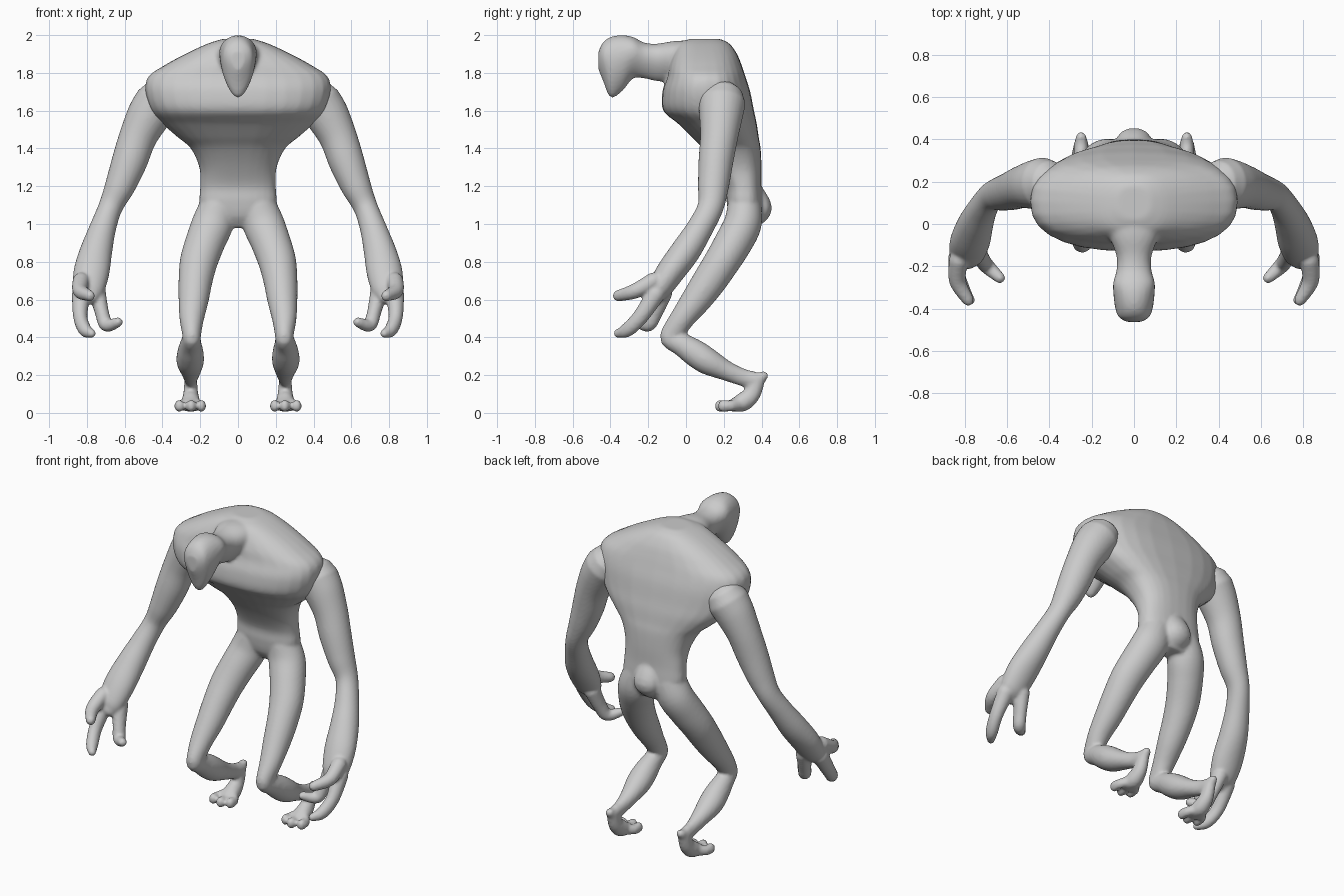
import bpy, bmesh, math
from mathutils import Vector

cube = bpy.data.objects.get("Cube")
if cube:
    bpy.data.objects.remove(cube)

skin = bpy.data.materials.new("pale_grey")
skin.use_nodes = True
colour = (0.6, 0.6, 0.6, 1)
skin.diffuse_color = colour
skin.node_tree.nodes["Principled BSDF"].inputs["Base Color"].default_value = colour
SIDES = 28


def spline(rows, steps=5):
    """Smooth path through rows of x, y, z, width radius, depth radius."""
    pts = [Vector(r) for r in rows]
    out = []
    for i in range(len(pts) - 1):
        a, b, c, d = pts[max(i - 1, 0)], pts[i], pts[i + 1], pts[min(i + 2, len(pts) - 1)]
        for s in range(steps):
            t = s / steps
            out.append(b + (c - a) * (t / 2) + (a * 2 - b * 5 + c * 4 - d) * (t * t / 2)
                       + (b * 3 - a - c * 3 + d) * (t ** 3 / 2))
    return out + [pts[-1]]


def loft(bm, rows, axis=None, power=2, taper=0):
    """Skin rings along a path; free paths get round ends."""
    path = spline(rows)
    centres = [Vector(p[:3]) for p in path]
    rings = []
    last = len(path) - 1
    for i, p in enumerate(path):
        tangent = axis or (centres[min(i + 1, last)] - centres[max(i - 1, 0)]).normalized()
        if axis:
            ends = [(0, 1)]
        elif i == 0:
            ends = [(-math.cos(a), math.sin(a)) for a in (0.2, 0.6, 1.0, math.pi / 2)]
        elif i == last:
            ends = [(math.cos(a), math.sin(a)) for a in (math.pi / 2, 1.0, 0.6, 0.2)]
        else:
            ends = [(0, 1)]
        side = Vector((1, 0, 0))
        side = (side - tangent * side.dot(tangent)).normalized()
        up = tangent.cross(side)
        for push, size in ends:
            ring = []
            for k in range(SIDES):
                a = 2 * math.pi * k / SIDES
                u = math.copysign(abs(math.cos(a)) ** (2 / power), math.cos(a))
                v = math.copysign(abs(math.sin(a)) ** (2 / power), math.sin(a))
                co = (centres[i] + tangent * push * min(p[3], p[4])
                      + side * u * p[3] * size * (1 - taper * v) + up * v * p[4] * size)
                ring.append(bm.verts.new(co))
            rings.append(ring)
    for r, s in zip(rings, rings[1:]):
        for k in range(SIDES):
            n = (k + 1) % SIDES
            bm.faces.new((r[k], r[n], s[n], s[k]))
    bm.faces.new(rings[0][::-1])
    bm.faces.new(rings[-1])


def finish(bm, name, voxel, mirrored=False):
    """Fuse the overlapping parts into one smooth skin."""
    bmesh.ops.recalc_face_normals(bm, faces=bm.faces)
    mesh = bpy.data.meshes.new(name)
    bm.to_mesh(mesh)
    bm.free()
    mesh.materials.append(skin)
    obj = bpy.data.objects.new(name, mesh)
    bpy.context.collection.objects.link(obj)
    fuse = obj.modifiers.new("fuse", 'REMESH')
    fuse.mode = 'VOXEL'
    fuse.voxel_size = voxel
    fuse.use_smooth_shade = True
    soft = obj.modifiers.new("soften", 'SMOOTH')
    soft.factor = 0.5
    soft.iterations = 5
    if mirrored:
        mirror = obj.modifiers.new("mirror", 'MIRROR')
        mirror.use_mirror_merge = False
    return obj


# Torso: height, half width, front, back
torso = [(1.98, .08, .02, .18), (1.955, .16, -.04, .23), (1.9, .28, -.07, .27),
         (1.84, .39, -.09, .295), (1.78, .475, -.1, .315), (1.7, .49, -.125, .34),
         (1.6, .46, -.12, .36), (1.53, .40, -.04, .375), (1.46, .32, .03, .385),
         (1.4, .25, .09, .395), (1.3, .205, .16, .4), (1.2, .2, .21, .4),
         (1.12, .205, .215, .405), (1.04, .19, .23, .405), (.98, .1, .27, .38)]
bm = bmesh.new()
loft(bm, [(0, (f + b) / 2, z, w, (b - f) / 2) for z, w, f, b in torso],
     axis=Vector((0, 0, -1)), power=2.5)

# Neck and hanging, narrow-chinned head
head = [(.1, 1.85, .16, .12), (-.05, 1.86, .115, .11), (-.15, 1.855, .08, .1),
        (-.22, 1.865, .08, .095), (-.28, 1.88, .095, .11), (-.34, 1.85, .093, .15),
        (-.4, 1.83, .085, .16), (-.44, 1.86, .07, .1), (-.463, 1.865, .035, .05)]
loft(bm, [(0, y, z, w, h) for y, z, w, h in head], axis=Vector((0, 1, 0)), taper=.3)

# Tail bone bump
loft(bm, [(0, .35, 1.2, .06, .04), (0, .4, 1.085, .08, .055), (0, .36, 1.02, .06, .04)])

# Legs
thigh = [(.1, .31, 1.1, .1, .09), (.135, .3, 1.0, .11, .1), (.175, .25, .9, .105, .1),
         (.208, .19, .8, .1, .095), (.225, .125, .7, .09, .09), (.235, .055, .6, .08, .08),
         (.245, -.02, .5, .065, .065), (.245, -.075, .415, .05, .06), (.245, -.085, .39, .048, .052)]
shin = [(.245, -.08, .39, .048, .055), (.25, -.02, .36, .058, .062), (.252, .05, .315, .07, .072),
        (.253, .12, .27, .072, .07), (.25, .22, .22, .052, .052), (.25, .31, .185, .036, .046),
        (.25, .37, .175, .034, .045), (.25, .41, .195, .026, .026)]
foot = [(.25, .375, .17, .034, .042), (.25, .35, .1, .04, .045),
        (.25, .3, .057, .05, .05), (.25, .25, .04, .05, .035)]
for sign in (1, -1):
    for part in (thigh, shin, foot):
        loft(bm, [(sign * x, *rest) for x, *rest in part])
    for tip, reach in ((.195, .2), (.248, .18), (.31, .195)):
        middle = (tip + .25) / 2
        loft(bm, [(sign * middle, .27, .045, .03, .035), (sign * tip, reach + .04, .037, .024, .028),
                  (sign * tip, reach, .037, .027, .033)])
finish(bm, "body", .0105)

# Arm, tapering at elbow and broadening to the hand
arm = [(.43, .19, 1.64, .12, .125), (.475, .185, 1.57, .115, .115), (.53, .175, 1.46, .1, .1),
       (.575, .158, 1.33, .094, .092), (.625, .145, 1.2, .08, .082), (.675, .13, 1.09, .064, .069),
       (.715, .075, .98, .07, .07), (.75, 0, .86, .085, .078), (.775, -.08, .75, .095, .075),
       (.79, -.14, .66, .085, .065), (.8, -.165, .625, .07, .05)]
fingers = [
    [(.83, -.17, .7, .045, .045), (.835, -.27, .645, .04, .04), (.785, -.36, .62, .028, .03)],
    [(.83, -.16, .63, .05, .05), (.835, -.24, .51, .038, .042), (.81, -.31, .44, .035, .038),
     (.775, -.36, .42, .023, .024)],
    [(.745, -.12, .64, .045, .05), (.72, -.165, .53, .037, .042), (.695, -.2, .465, .037, .036),
     (.635, -.255, .48, .026, .026)]]
bm = bmesh.new()
for part in [arm] + fingers:
    loft(bm, part)
finish(bm, "arms", .009, mirrored=True)
